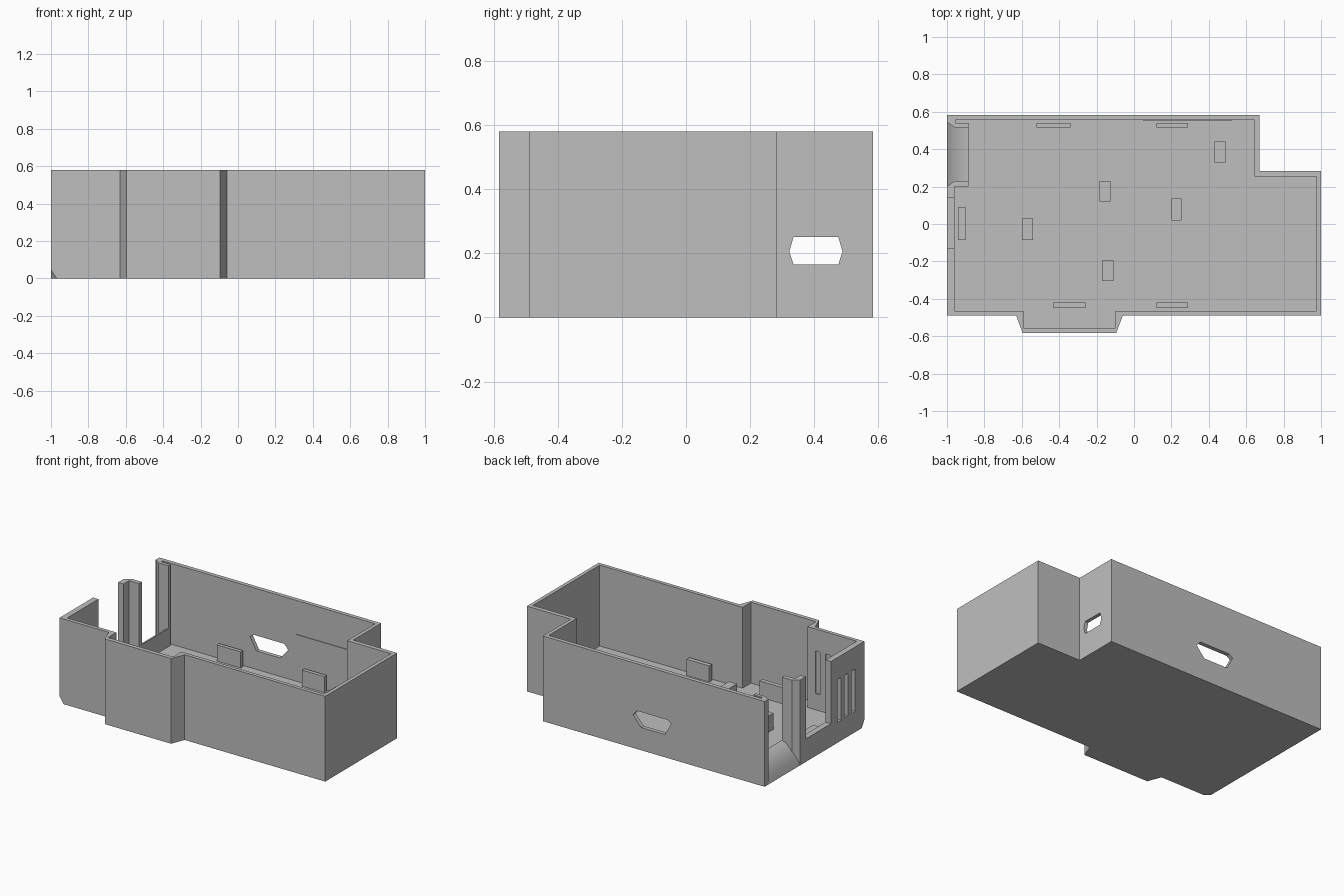
import bpy
import bmesh
from mathutils import Vector

cube = bpy.data.objects.get("Cube")
if cube:
    bpy.data.objects.remove(cube)

H = 0.58        # rim height
FLOOR = 0.03    # floor thickness

grey = bpy.data.materials.new("plain grey plastic")
grey.use_nodes = True
colour = (0.52, 0.52, 0.52, 1)
grey.diffuse_color = colour
grey.node_tree.nodes["Principled BSDF"].inputs["Base Color"].default_value = colour


def prism(name, points, axis, lo, hi):
    """Extrude a 2D outline along x, y or z, from lo to hi."""
    place = {
        "x": lambda a, b, t: (t, a, b),
        "y": lambda a, b, t: (a, t, b),
        "z": lambda a, b, t: (a, b, t),
    }[axis]
    bm = bmesh.new()
    face = bm.faces.new([bm.verts.new(place(a, b, lo)) for a, b in points])
    out = bmesh.ops.extrude_face_region(bm, geom=[face])
    step = Vector(place(0, 0, hi - lo))
    moved = [v for v in out["geom"] if isinstance(v, bmesh.types.BMVert)]
    bmesh.ops.translate(bm, verts=moved, vec=step)
    bmesh.ops.recalc_face_normals(bm, faces=bm.faces)
    mesh = bpy.data.meshes.new(name)
    bm.to_mesh(mesh)
    bm.free()
    mesh.materials.append(grey)
    obj = bpy.data.objects.new(name, mesh)
    bpy.context.scene.collection.objects.link(obj)
    return obj


def box(name, x0, x1, y0, y1, z0, z1):
    return prism(name, [(x0, y0), (x1, y0), (x1, y1), (x0, y1)], "z", z0, z1)


def cut(target, cutter):
    """Subtract the cutter and throw it away."""
    mod = target.modifiers.new("cut", "BOOLEAN")
    mod.operation = "DIFFERENCE"
    mod.solver = "EXACT"
    mod.object = cutter
    bpy.context.view_layer.update()
    graph = bpy.context.evaluated_depsgraph_get()
    result = bpy.data.meshes.new_from_object(target.evaluated_get(graph))
    target.modifiers.clear()
    target.data = result
    bpy.data.objects.remove(cutter)


# Outer shell with the stepped back corner and the front bulge
outer = [(-1, -0.49), (-0.63, -0.49), (-0.595, -0.583), (-0.095, -0.583),
         (-0.06, -0.49), (1, -0.49), (1, 0.283), (0.67, 0.283),
         (0.67, 0.583), (-1, 0.583)]
inner = [(-0.96, -0.465), (-0.59, -0.465), (-0.59, -0.555), (-0.1, -0.555),
         (-0.1, -0.465), (0.975, -0.465), (0.975, 0.253), (0.645, 0.253),
         (0.645, 0.555), (-0.96, 0.555)]
shell = prism("case_shell", outer, "z", 0, H)
cut(shell, prism("cavity", inner, "z", FLOOR, 1))

# Openings in the right side: tall doorway and the gap above a sill
cut(shell, box("doorway", -1.1, -0.885, 0.2, 0.54, -0.1, 1))
cut(shell, box("side_gap", -1.1, -0.95, -0.13, 0.14, 0.157, 1))

# Vent slots in the side wall, matching shallow grooves inside the front wall
for i in range(3):
    y = -0.24 - 0.075 * i
    cut(shell, box("vent", -1.1, -0.95, y, y + 0.04, 0.14, 0.43))
    x = -0.685 - 0.075 * i
    cut(shell, box("groove", x, x + 0.037, -0.475, -0.45, 0.14, 0.43))

# Connector holes in the back wall and in the stepped wall
back_hole = [(-0.27, 0.26), (-0.04, 0.26), (-0.01, 0.225),
             (-0.07, 0.155), (-0.25, 0.155), (-0.297, 0.24)]
cut(shell, prism("back_hole", back_hole, "y", 0.5, 0.7))
step_hole = [(0.335, 0.25), (0.475, 0.25), (0.488, 0.205),
             (0.475, 0.165), (0.335, 0.165), (0.322, 0.205)]
cut(shell, prism("step_hole", step_hole, "x", 0.6, 0.7))

# Clipped lower corner
bm = bmesh.new()
tip, a, b, c = [bm.verts.new(p) for p in
                [(-1.02, -0.51, -0.02), (-0.935, -0.51, -0.02),
                 (-1.02, -0.43, -0.02), (-1.02, -0.51, 0.11)]]
for tri in [(tip, a, b), (tip, a, c), (tip, b, c), (a, b, c)]:
    bm.faces.new(tri)
bmesh.ops.recalc_face_normals(bm, faces=bm.faces)
mesh = bpy.data.meshes.new("corner_clip")
bm.to_mesh(mesh)
bm.free()
clip = bpy.data.objects.new("corner_clip", mesh)
bpy.context.scene.collection.objects.link(clip)
cut(shell, clip)

# Flared jambs beside the doorway
prism("back_jamb", [(-1, 0.545), (-0.96, 0.517), (-0.885, 0.517),
                    (-0.885, 0.54), (-0.955, 0.54), (-0.955, 0.558),
                    (-0.99, 0.558)], "z", 0, H)
prism("front_jamb", [(-1, 0.2), (-0.96, 0.23), (-0.885, 0.23),
                     (-0.885, 0.2)], "z", 0, H)

# Rounded ramp in the doorway
ramp = prism("doorway_ramp", [(-1, 0), (-0.985, 0.045), (-0.965, 0.085),
                              (-0.94, 0.117), (-0.912, 0.14), (-0.885, 0.153),
                              (-0.885, 0)], "y", 0.2, 0.54)
bpy.context.view_layer.objects.active = ramp
ramp.select_set(True)
bpy.ops.object.shade_smooth_by_angle()
ramp.select_set(False)

# Upright tabs on the floor: long ones near the walls, short ones between
tabs = [(-0.52, -0.34, 0.515, 0.54), (0.12, 0.29, 0.515, 0.54),
        (-0.43, -0.26, -0.45, -0.42), (0.12, 0.29, -0.45, -0.42),
        (-0.94, -0.9, -0.085, 0.09), (-0.6, -0.54, -0.085, 0.03),
        (-0.185, -0.125, 0.12, 0.23), (0.2, 0.255, 0.02, 0.135),
        (0.43, 0.49, 0.33, 0.44), (-0.17, -0.11, -0.305, -0.195)]
for i, t in enumerate(tabs):
    box(f"floor_tab_{i + 1}", *t, FLOOR - 0.01, 0.14)

# Thin raised panel inside the back wall
box("inner_back_panel", 0.05, 0.52, 0.55, 0.558, 0.14, 0.35)
